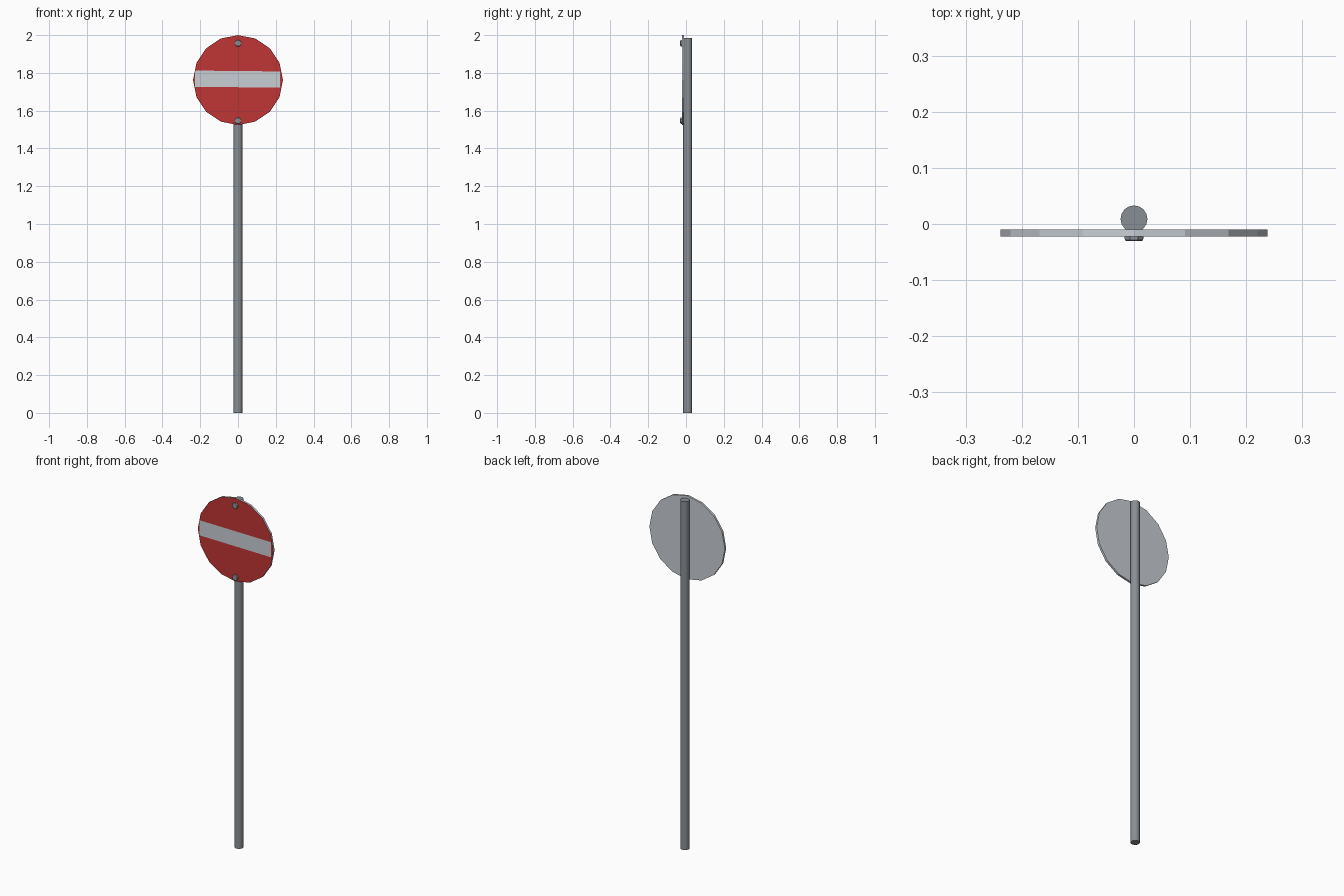
import bpy, bmesh, math
from mathutils import Matrix, Vector

if "Cube" in bpy.data.objects:
    bpy.data.objects.remove(bpy.data.objects["Cube"])


def material(name, rgb):
    m = bpy.data.materials.new(name)
    m.diffuse_color = (*rgb, 1)
    m.use_nodes = True
    m.node_tree.nodes["Principled BSDF"].inputs["Base Color"].default_value = m.diffuse_color
    return m


RED = material("sign red", (0.53, 0.036, 0.036))
PALE = material("pale grey", (0.58, 0.62, 0.66))
STEEL = material("steel grey", (0.25, 0.275, 0.30))
FACE_FRONT = Matrix.Rotation(math.pi / 2, 4, 'X')   # cylinder top turned to -y


def add_cone(bm, sides, r1, r2, depth, matrix):
    bmesh.ops.create_cone(bm, cap_ends=True, segments=sides, radius1=r1,
                          radius2=r2, depth=depth, matrix=matrix)


def finish(bm, name, mats, smooth=False):
    me = bpy.data.meshes.new(name)
    bm.to_mesh(me)
    bm.free()
    for m in mats:
        me.materials.append(m)
    ob = bpy.data.objects.new(name, me)
    bpy.context.collection.objects.link(ob)
    if smooth:
        bpy.context.view_layer.objects.active = ob
        ob.select_set(True)
        bpy.ops.object.shade_smooth_by_angle(angle=math.radians(35))
        ob.select_set(False)
    return ob


# Pole
bm = bmesh.new()
add_cone(bm, 16, 0.024, 0.024, 1.985, Matrix.Translation((0, 0.009, 0.9925)))
finish(bm, "pole", [STEEL], smooth=True)

# Sign disc: pale back and rim, red front with a pale bar cut into it
CZ, R = 1.762, 0.238
bm = bmesh.new()
add_cone(bm, 16, R, R, 0.012, Matrix.Translation((0, -0.016, CZ)) @ FACE_FRONT)
tilt = math.radians(0.6)
up = Vector((math.sin(tilt), 0, math.cos(tilt)))
side = Vector((1, 0, 0))
mid = Vector((0, 0, 1.767))
front = [f for f in bm.faces if f.normal.y < -0.9]
for lo_hi, axis in ((-0.043, up), (0.043, up), (-0.228, side), (0.222, side)):
    bmesh.ops.bisect_plane(bm, geom=bm.verts[:] + bm.edges[:] + bm.faces[:],
                           plane_co=mid + axis * lo_hi, plane_no=axis)
bm.normal_update()
for f in bm.faces:
    c = f.calc_center_median()
    in_bar = abs((c - mid).dot(up)) < 0.043 and -0.228 < c.x < 0.222
    f.material_index = 1 if f.normal.y < -0.9 and not in_bar else 0
finish(bm, "sign_disc", [PALE, RED])

# Bolts: short heads with a tapered cap
for name, z in (("top_bolt", 1.957), ("bottom_bolt", 1.547)):
    bm = bmesh.new()
    add_cone(bm, 8, 0.018, 0.018, 0.010,
             Matrix.Translation((0, -0.0255, z)) @ FACE_FRONT
             @ Matrix.Rotation(math.pi / 8, 4, 'Z'))
    rim = [e for e in bm.edges if all(v.co.y < -0.03 for v in e.verts)]
    bmesh.ops.bevel(bm, geom=rim, offset=0.004, segments=2, profile=0.5,
                    affect='EDGES')
    finish(bm, name, [STEEL])
